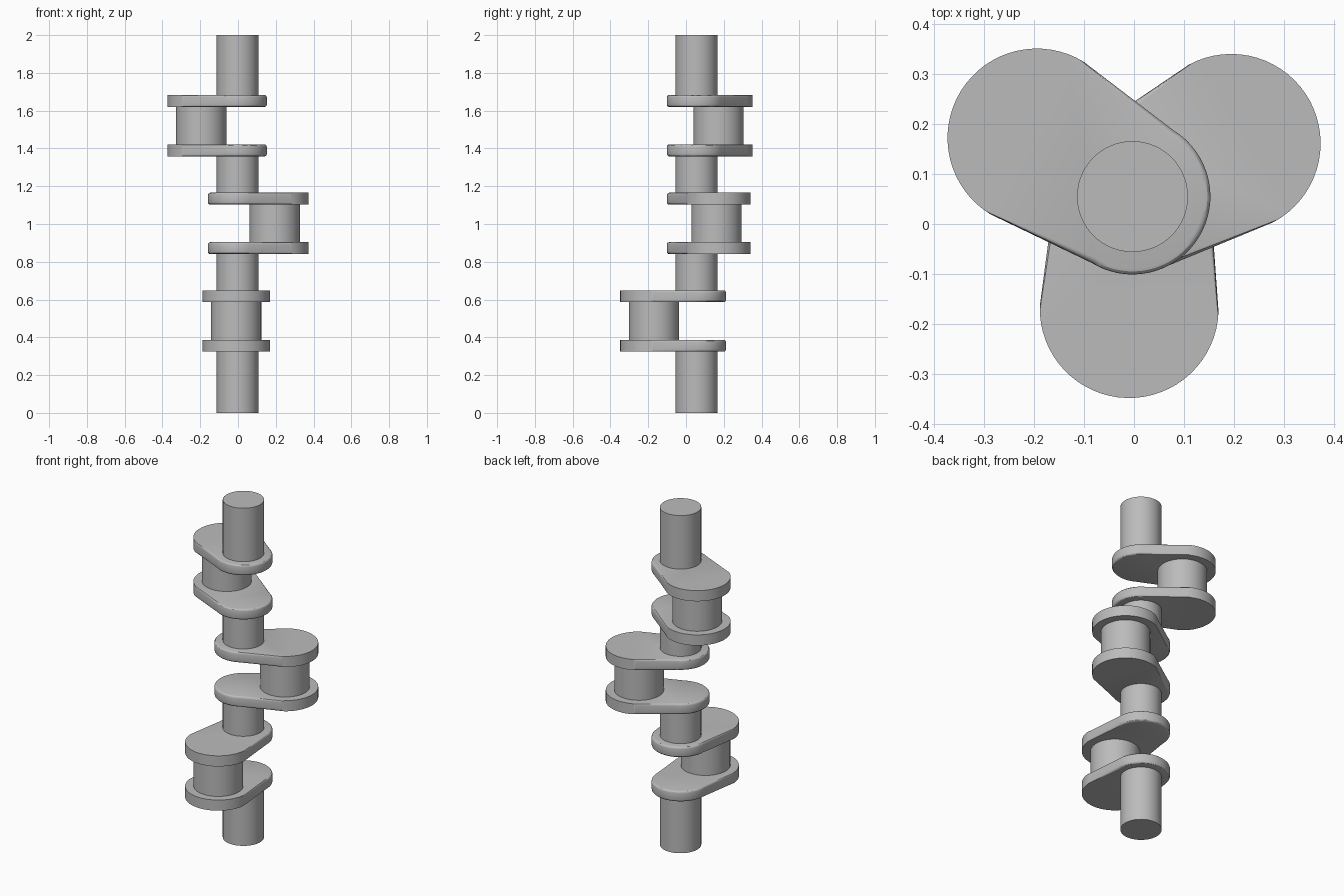
import bpy, bmesh, math
from mathutils import Matrix

cube = bpy.data.objects.get("Cube")
if cube:
    bpy.data.objects.remove(cube, do_unlink=True)

AXIS_X, AXIS_Y = -0.003, 0.055      # main shaft axis
THROW = 0.2245                      # shaft axis to crank pin axis
SHAFT_R, PIN_R = 0.111, 0.133
SMALL_R, BIG_R = 0.156, 0.179
WEB_T = 0.063

steel = bpy.data.materials.new("grey steel")
steel.use_nodes = True
colour = (0.5, 0.5, 0.5, 1)
steel.diffuse_color = colour
steel.node_tree.nodes["Principled BSDF"].inputs["Base Color"].default_value = colour


def finish(bm, name):
    bmesh.ops.recalc_face_normals(bm, faces=bm.faces)
    mesh = bpy.data.meshes.new(name)
    bm.to_mesh(mesh)
    bm.free()
    mesh.materials.append(steel)
    obj = bpy.data.objects.new(name, mesh)
    bpy.context.collection.objects.link(obj)
    bpy.ops.object.select_all(action='DESELECT')
    obj.select_set(True)
    bpy.context.view_layer.objects.active = obj
    bpy.ops.object.shade_smooth_by_angle(angle=math.radians(30))
    return obj


def cylinder(name, x, y, radius, z0, z1):
    bm = bmesh.new()
    bmesh.ops.create_cone(bm, cap_ends=True, segments=64, radius1=radius, radius2=radius,
                          depth=z1 - z0, matrix=Matrix.Translation((x, y, (z0 + z1) / 2)))
    return finish(bm, name)


def web(name, angle, z0):
    """Arm with a wide round end at the pin and a narrow one at the shaft."""
    bm = bmesh.new()
    steps = 32
    outline = []
    for cx, r, start in ((THROW, BIG_R, -90), (0, SMALL_R, 90)):
        for i in range(steps + 1):
            a = math.radians(start + 180 * i / steps)
            outline.append(bm.verts.new((cx + r * math.cos(a), r * math.sin(a), 0)))
    face = bm.faces.new(outline)
    top = bmesh.ops.extrude_face_region(bm, geom=[face])["geom"]
    bmesh.ops.translate(bm, vec=(0, 0, WEB_T),
                        verts=[g for g in top if isinstance(g, bmesh.types.BMVert)])
    # soften the rims of the narrow end and the straight flanks
    rims = [e for e in bm.edges
            if abs(e.verts[0].co.z - e.verts[1].co.z) < 1e-5
            and min(v.co.x for v in e.verts) < THROW - 0.01]
    bmesh.ops.bevel(bm, geom=rims, offset=0.012, segments=3, profile=0.5, affect='EDGES')
    bm.transform(Matrix.Translation((AXIS_X, AXIS_Y, z0)) @ Matrix.Rotation(angle, 4, 'Z'))
    return finish(bm, name)


# Main shaft sections
for name, z0, z1 in (("bottom_shaft", 0, 0.33), ("lower_journal", 0.645, 0.845),
                     ("upper_journal", 1.16, 1.365), ("top_shaft", 1.675, 2)):
    cylinder(name, AXIS_X, AXIS_Y, SHAFT_R, z0, z1)

# Three throws: two webs with a split crank pin between them
for name, z0, degrees in (("lower", 0.324, 268.3), ("middle", 0.841, 28.3), ("upper", 1.358, 148.5)):
    a = math.radians(degrees)
    x, y = AXIS_X + THROW * math.cos(a), AXIS_Y + THROW * math.sin(a)
    web(name + "_throw_bottom_web", a, z0)
    web(name + "_throw_top_web", a, z0 + 0.262)
    middle = z0 + 0.1625
    cylinder(name + "_pin_bottom_half", x, y, PIN_R, z0 + WEB_T - 0.003, middle)
    cylinder(name + "_pin_top_half", x, y, PIN_R, middle, z0 + 0.265)
